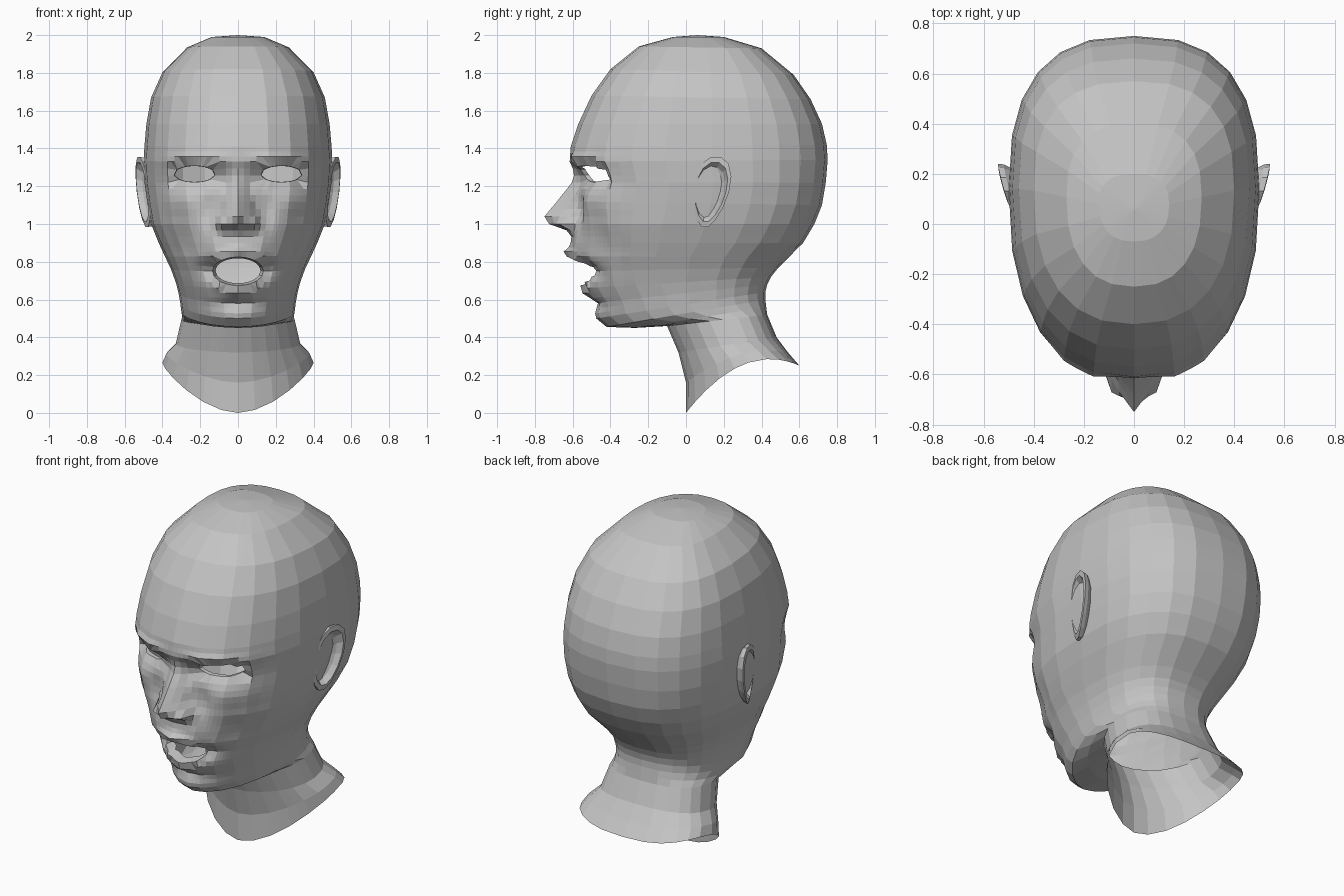
import bpy, bmesh, math
from mathutils import Vector

cube = bpy.data.objects.get("Cube")
if cube:
    bpy.data.objects.remove(cube, do_unlink=True)

skin = bpy.data.materials.new("plain grey")
skin.use_nodes = True
grey = (0.55, 0.55, 0.55, 1)
skin.diffuse_color = grey
skin.node_tree.nodes["Principled BSDF"].inputs["Base Color"].default_value = grey


def finish(bm, name):
    mesh = bpy.data.meshes.new(name)
    bm.to_mesh(mesh)
    bm.free()
    mesh.materials.append(skin)
    obj = bpy.data.objects.new(name, mesh)
    bpy.context.collection.objects.link(obj)
    return obj


def ramp(value, keys):
    """Straight-line interpolation through ascending (key, result) pairs."""
    if value <= keys[0][0]:
        return keys[0][1]
    for (a, p), (b, q) in zip(keys, keys[1:]):
        if value <= b:
            return p + (q - p) * (value - a) / (b - a)
    return keys[-1][1]


def bump(x, z, cx, cz, rx, rz):
    return math.exp(-((x - cx) / rx) ** 2 - ((z - cz) / rz) ** 2)


# Head and neck rings: front y, front z, back y, back z, half width
RINGS = [
    (-.07, 1.99, .20, 1.99, .14), (-.25, 1.94, .40, 1.93, .27),
    (-.40, 1.82, .57, 1.79, .40), (-.50, 1.68, .66, 1.66, .46),
    (-.57, 1.53, .72, 1.53, .485), (-.61, 1.41, .745, 1.42, .495),
    (-.615, 1.33, .75, 1.34, .50), (-.58, 1.22, .74, 1.22, .495),
    (-.585, 1.12, .72, 1.1, .48), (-.60, 1.0, .68, 1.0, .46),
    (-.61, .90, .62, .90, .42), (-.61, .83, .54, .82, .385),
    (-.57, .75, .49, .77, .355), (-.54, .66, .45, .72, .33),
    (-.495, .58, .43, .68, .315), (-.475, .50, .42, .64, .305),
    (-.42, .455, .42, .60, .30), (-.27, .45, .425, .56, .295),
    (-.10, .46, .43, .52, .30), (-.04, .32, .48, .40, .33),
    (0, .16, .54, .32, .38), (0, 0, .60, .25, .40)]
COLS = 24
LAST = len(RINGS) - 1


def ring_point(row, col):
    yf, zf, yb, zb, half = RINGS[row]
    angle = 2 * math.pi * (col % COLS) / COLS
    s, c = math.sin(angle), math.cos(angle)
    power = 2 / (ramp(zf, [(.5, 1.8), (1.0, 2.4)]) if c > 0 else 2.6)
    mid = yf + (yb - yf) * .55
    x = half * math.copysign(abs(s) ** power, s)
    y = mid - abs(c) ** power * (mid - yf) if c > 0 else mid + abs(c) ** power * (yb - mid)
    t = (y - yf) / (yb - yf)
    arch = .13 * max(0, row - LAST + 2) / 2
    return Vector((x, y, zf + (zb - zf) * t + arch * 4 * t * (1 - t)))


def surface(u, v):
    i, j = min(int(u), LAST - 1), math.floor(v)
    a = ring_point(i, j).lerp(ring_point(i, j + 1), v - j)
    b = ring_point(i + 1, j).lerp(ring_point(i + 1, j + 1), v - j)
    return a.lerp(b, u - i)


def steps(first, last, count):
    return [k + n / count(k) for k in range(first, last) for n in range(count(k))]


rows = steps(0, LAST, lambda k: 3 if 5 <= k < 16 else 1) + [LAST]
cols = steps(-COLS // 2, COLS // 2,
             lambda k: 5 if -3 <= k < 3 else 2 if k in (-4, 3) else 1)

bm = bmesh.new()
grid = [[bm.verts.new(surface(u, v)) for v in cols] for u in rows]
for upper, lower in zip(grid, grid[1:]):
    for k in range(len(cols)):
        bm.faces.new((upper[k - 1], lower[k - 1], lower[k], upper[k]))
crown = bm.verts.new((0, .06, 2))
for k in range(len(cols)):
    bm.faces.new((crown, grid[0][k - 1], grid[0][k]))


# Eye and mouth openings with clean oval borders
def cut_hole(cx, cz, rx, rz):
    def dist(v):
        return math.hypot((v.co.x - cx) / rx, (v.co.z - cz) / rz)
    inside = [v for v in bm.verts if v.co.y < -.3 and dist(v) < 1]
    bmesh.ops.delete(bm, geom=inside, context='VERTS')
    rim = [e for e in bm.edges if e.is_boundary
           and all(v.co.y < -.3 and dist(v) < 2.6 for v in e.verts)]
    for v in {v for e in rim for v in e.verts}:
        d = dist(v)
        v.co.x = cx + (v.co.x - cx) / d
        v.co.z = cz + (v.co.z - cz) / d
    return rim


EYE, MOUTH = (.23, 1.265, .11, .043), (0, .75, .135, .075)
eyes = [cut_hole(side * EYE[0], *EYE[1:]) for side in (-1, 1)]
mouth = cut_hole(*MOUTH)

# Facial relief: nose, sockets, brows, cheeks, lips and chin
NOSE = [(.945, 0), (.967, .03), (1.0, .125), (1.04, .155), (1.2, .04), (1.27, 0)]
NOSE_WIDTH = [(1.0, .12), (1.08, .09), (1.2, .06)]


def relief(x, z):
    x = abs(x)
    y = -ramp(z, NOSE) * max(0, 1 - x / ramp(z, NOSE_WIDTH)) ** .8
    y -= .045 * bump(x, z, .085, 1.0, .03, .03)
    y += .055 * bump(x, z, .19, 1.255, .13, .055)
    y -= .025 * bump(x, z, .22, 1.345, .14, .03)
    y -= .025 * bump(x, z, .31, 1.12, .1, .06)
    y += .035 * bump(x, z, .29, .88, .1, .12)
    y += .03 * bump(x, z, .15, 1.07, .04, .1)
    oval = math.hypot(x / MOUTH[2], (z - MOUTH[1]) / MOUTH[3])
    y -= .04 * math.exp(-((oval - 1.3) / .35) ** 2) * max(0, 1 - x / .16)
    y += .05 * bump(x, z, .15, .76, .06, .05)
    y += .03 * bump(x, z, 0, .575, .12, .025)
    return y


for v in bm.verts:
    if v.co.y < -.2 and v.co.z > .48:
        v.co.y += relief(v.co.x, v.co.z) * min(1, (-.2 - v.co.y) / .15)


# Eyelids and inner lips turn inwards from the openings
def turn_in(rim, cx, cz, scale, depth):
    made = bmesh.ops.extrude_edge_only(bm, edges=rim)["geom"]
    for v in made:
        if isinstance(v, bmesh.types.BMVert):
            v.co.x = cx + (v.co.x - cx) * scale
            v.co.z = cz + (v.co.z - cz) * scale
            v.co.y += depth


for side, rim in zip((-1, 1), eyes):
    turn_in(rim, side * EYE[0], EYE[1], .97, .025)
turn_in(mouth, MOUTH[0], MOUTH[1] + .02, .88, .06)
bmesh.ops.recalc_face_normals(bm, faces=bm.faces)
finish(bm, "head_and_neck")

# Ears: nested loops from the scalp, over the rim, into the hollow
LOOPS = [(.72, -.06), (.98, -.01), (1, .012), (.84, .016), (.7, -.012), (.42, -.03)]
SIDES = 14


def ear_point(side, size, out, k):
    a = 2 * math.pi * k / SIDES
    c, s = math.cos(a) * size, math.sin(a) * size
    y = .13 + .115 * c * (.85 + .2 * s) + .03 * s
    x = .492 + .032 * c + .022 * s + out
    return side * x, y, 1.17 + .19 * s


for side, label in ((1, "left"), (-1, "right")):
    bm = bmesh.new()
    loops = [[bm.verts.new(ear_point(side, size, out, k)) for k in range(SIDES)]
             for size, out in LOOPS]
    for outer, inner in zip(loops, loops[1:]):
        for k in range(SIDES):
            bm.faces.new((outer[k - 1], outer[k], inner[k], inner[k - 1]))
    bm.faces.new(loops[-1])
    bmesh.ops.recalc_face_normals(bm, faces=bm.faces)
    finish(bm, label + "_ear")
